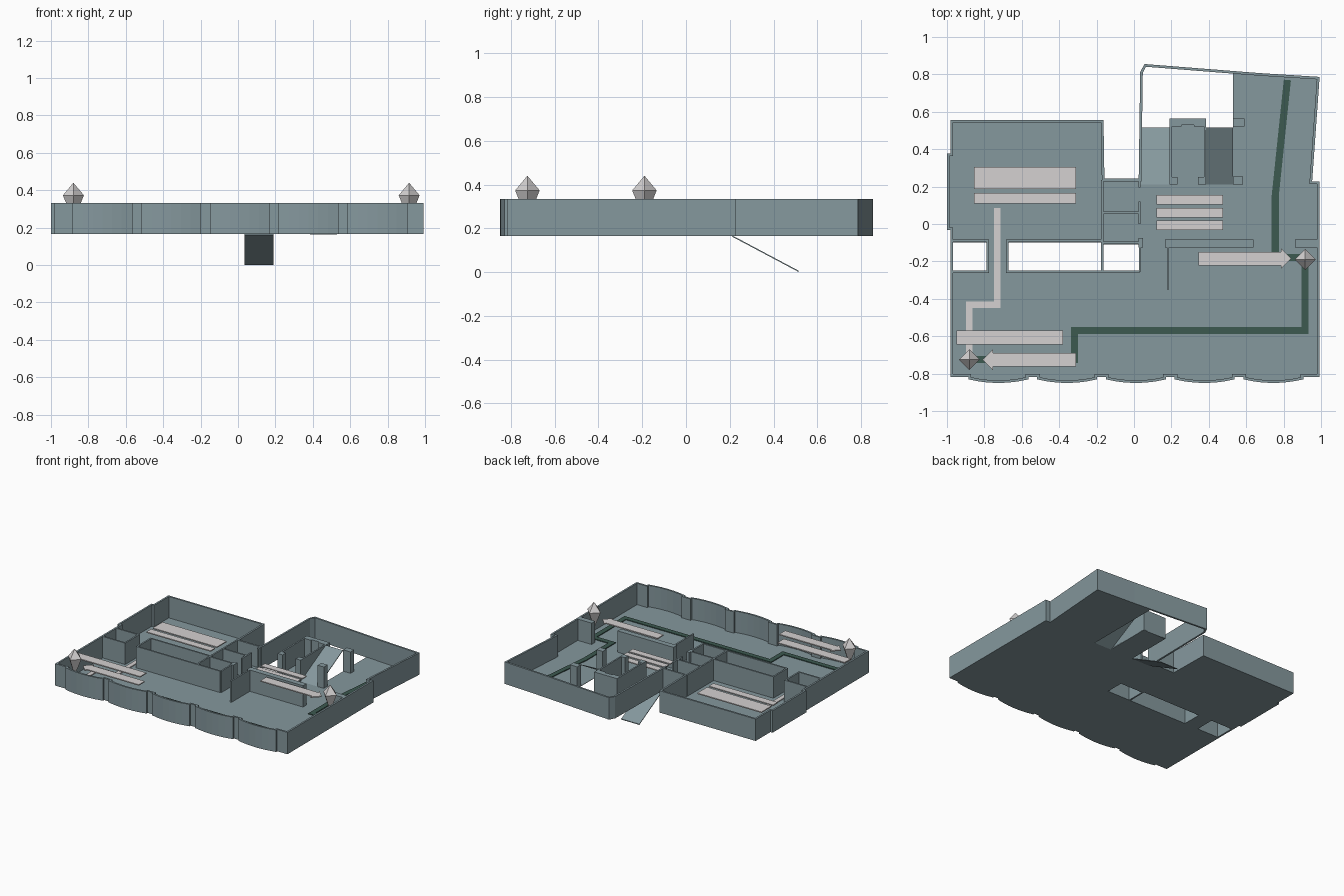
import bpy, bmesh, math
from mathutils import Vector

if "Cube" in bpy.data.objects:
    bpy.data.objects.remove(bpy.data.objects["Cube"])


def material(name, rgb):
    m = bpy.data.materials.new(name)
    m.diffuse_color = (*rgb, 1)
    m.use_nodes = True
    m.node_tree.nodes["Principled BSDF"].inputs["Base Color"].default_value = m.diffuse_color
    return m


SLATE = material("slate", (0.235, 0.315, 0.34))
PALE = material("pale_grey", (0.66, 0.64, 0.64))
GREEN = material("dark_green", (0.045, 0.10, 0.08))
Z0, ZF, ZT = 0.165, 0.169, 0.333      # floor underside, floor top, wall top


def finish(bm, name, mat):
    bmesh.ops.recalc_face_normals(bm, faces=bm.faces)
    me = bpy.data.meshes.new(name)
    bm.to_mesh(me)
    bm.free()
    me.materials.append(mat)
    ob = bpy.data.objects.new(name, me)
    bpy.context.collection.objects.link(ob)
    return ob


def ribbon(name, pts, width, z0, z1, mat, closed=False):
    """Mitred strip of rectangular section along a plan polyline."""
    P = [Vector(p) for p in pts]
    n = len(P)
    bm = bmesh.new()
    rings = []
    for i, p in enumerate(P):
        dirs = []
        if closed or i > 0:
            dirs.append((p - P[i - 1]).normalized())
        if closed or i < n - 1:
            dirs.append((P[(i + 1) % n] - p).normalized())
        norms = [Vector((-d.y, d.x)) for d in dirs]
        m = sum(norms, Vector((0, 0))).normalized()
        off = m * (width / 2 / max(m.dot(norms[0]), 0.4))
        rings.append([bm.verts.new((*q, z)) for q, z in
                      ((p + off, z0), (p - off, z0), (p - off, z1), (p + off, z1))])
    for i in range(n if closed else n - 1):
        a, b = rings[i], rings[(i + 1) % n]
        for k in range(4):
            bm.faces.new((a[k], a[(k + 1) % 4], b[(k + 1) % 4], b[k]))
    if not closed:
        bm.faces.new(rings[0])
        bm.faces.new(rings[-1])
    return finish(bm, name, mat)


def prism(name, pts, z0, z1, mat):
    bm = bmesh.new()
    lo = [bm.verts.new((*p, z0)) for p in pts]
    hi = [bm.verts.new((*p, z1)) for p in pts]
    bm.faces.new(lo)
    bm.faces.new(hi)
    n = len(pts)
    for i in range(n):
        j = (i + 1) % n
        bm.faces.new((lo[i], lo[j], hi[j], hi[i]))
    return finish(bm, name, mat)


def rect(x0, x1, y0, y1):
    return [(x0, y0), (x1, y0), (x1, y1), (x0, y1)]


def box(name, x0, x1, y0, y1, z0, z1, mat):
    return prism(name, rect(x0, x1, y0, y1), z0, z1, mat)


# bowed bays along the front wall
front = [(-0.975, -0.81)]
for b in range(5):
    cx = -0.725 + 0.3675 * b
    front.append((cx - 0.153, -0.81))
    for k in range(7):
        t = -1 + k / 3
        front.append((cx + 0.153 * t, -0.843 + 0.018 * t * t))
    front.append((cx + 0.153, -0.81))
front.append((0.985, -0.81))

yard = [(0.67, 0.80), (0.985, 0.78), (0.945, 0.22), (0.985, 0.22)]
west = [(-0.165, 0.235), (-0.17, 0.55), (-0.975, 0.55), (-0.975, 0.37), (-0.993, 0.37),
        (-0.993, -0.025), (-0.975, -0.025)]

# outer wall
outer = front + yard[::-1] + [(0.06, 0.848), (0.04, 0.81), (0.032, 0.235)] + west
ribbon("outer_wall", outer, 0.014, Z0, ZT, SLATE, closed=True)

# floor with shafts cut out, filled from a flat curve
floor_edge = front + yard[::-1] + [(0.53, 0.812), (0.53, 0.21), (0.385, 0.21), (0.385, 0.565),
                                   (0.19, 0.565), (0.19, 0.21), (0.032, 0.21), (0.032, 0.235)] + west
holes = [rect(-0.97, -0.785, -0.25, -0.10), rect(-0.675, -0.175, -0.25, -0.10),
         rect(-0.165, 0.03, -0.25, -0.11)]
cu = bpy.data.curves.new("floor_curve", 'CURVE')
cu.dimensions = '2D'
cu.fill_mode = 'BOTH'
for loop in [floor_edge] + holes:
    sp = cu.splines.new('POLY')
    sp.points.add(len(loop) - 1)
    for pt, p in zip(sp.points, loop):
        pt.co = (*p, 0, 1)
    sp.use_cyclic_u = True
cu.extrude = (ZF - Z0) / 2
tmp = bpy.data.objects.new("floor_tmp", cu)
bpy.context.collection.objects.link(tmp)
bpy.context.view_layer.update()
bm = bmesh.new()
bm.from_mesh(tmp.to_mesh())
bpy.data.objects.remove(tmp)
bmesh.ops.remove_doubles(bm, verts=bm.verts, dist=1e-5)
bmesh.ops.translate(bm, verts=bm.verts, vec=(0, 0, (Z0 + ZF) / 2))
finish(bm, "floor", SLATE)

# inner walls
inner = [
    [(-0.975, -0.09), (-0.782, -0.09), (-0.782, -0.255), (-0.975, -0.255)],
    [(0.03, -0.255), (-0.678, -0.255), (-0.678, -0.09), (-0.17, -0.09)],
    [(-0.17, 0.235), (-0.17, -0.255)],
    [(-0.17, -0.10), (0.032, -0.10), (0.032, -0.255)],
    [(-0.17, 0.06), (0.03, 0.06)],
    [(0.03, 0.235), (0.03, 0.195)],
    [(0.03, 0.12), (0.03, 0.0)],
    [(0.182, -0.125), (0.182, -0.35)],
]
for i, p in enumerate(inner):
    ribbon(f"inner_wall_{i}", p, 0.012, Z0, ZT, SLATE)
box("thick_wall_middle", 0.165, 0.64, -0.125, -0.083, Z0, ZT, SLATE)
box("thick_wall_right", 0.86, 0.985, -0.125, -0.083, Z0, ZT, SLATE)
box("door_jamb", 0.025, 0.048, -0.125, -0.075, Z0, ZT, SLATE)

# lift shaft and stair pillars
for i, (x0, x1, y0, y1) in enumerate([(0.19, 0.255, 0.52, 0.565), (0.255, 0.32, 0.53, 0.565),
                                      (0.32, 0.385, 0.52, 0.565), (0.19, 0.232, 0.21, 0.25),
                                      (0.343, 0.385, 0.21, 0.25), (0.53, 0.592, 0.52, 0.565),
                                      (0.53, 0.582, 0.21, 0.255)]):
    box(f"pillar_{i}", x0, x1, y0, y1, Z0, ZT, SLATE)
for x in (0.196, 0.379):
    ribbon(f"lift_side_{x}", [(x, 0.25), (x, 0.52)], 0.012, Z0, ZT, SLATE)


# stair ramps, one going down and one going up
def ramp(name, x0, x1, za, zb):
    bm = bmesh.new()
    q = [(x, y, z + d) for x in (x0, x1)
         for y, z, d in ((0.21, za, 0), (0.515, zb, 0), (0.515, zb, 0.006), (0.21, za, 0.006))]
    v = [bm.verts.new(c) for c in q]
    bm.faces.new(v[:4])
    bm.faces.new(v[4:])
    for k in range(4):
        j = (k + 1) % 4
        bm.faces.new((v[k], v[j], v[4 + j], v[4 + k]))
    finish(bm, name, SLATE)


ramp("ramp_down", 0.036, 0.19, 0.162, 0.0)
ramp("ramp_up", 0.385, 0.53, 0.163, 0.326)

# floor routes
ribbon("green_route", [(0.82, 0.77), (0.755, 0.15), (0.755, -0.18), (0.915, -0.18), (0.915, -0.57),
                       (-0.318, -0.57), (-0.318, -0.725), (-0.88, -0.725)],
       0.038, ZF, ZF + 0.006, GREEN)
ribbon("pale_route", [(-0.732, 0.085), (-0.732, -0.432), (-0.88, -0.432), (-0.88, -0.70)],
       0.034, ZF, ZF + 0.007, PALE)

# label plates
for i, (x0, x1, y0, y1, z) in enumerate([(-0.95, -0.38, -0.645, -0.57, 0.322),
                                         (-0.855, -0.31, 0.187, 0.305, 0.25),
                                         (-0.855, -0.31, 0.11, 0.165, 0.25),
                                         (0.12, 0.475, 0.105, 0.155, 0.25),
                                         (0.12, 0.475, 0.035, 0.085, 0.25),
                                         (0.12, 0.475, -0.032, 0.018, 0.25)]):
    box(f"label_plate_{i}", x0, x1, y0, y1, z, z + 0.008, PALE)


# arrow plates
def arrow(name, tail, neck, tip, y):
    prism(name, [(tail, y - 0.036), (neck, y - 0.036), (neck, y - 0.055), (tip, y),
                 (neck, y + 0.055), (neck, y + 0.036), (tail, y + 0.036)], 0.322, 0.33, PALE)


arrow("arrow_right", 0.345, 0.785, 0.84, -0.185)
arrow("arrow_left", -0.31, -0.755, -0.81, -0.725)

# diamond markers
for name, x, y in (("marker_left", -0.88, -0.725), ("marker_right", 0.915, -0.19)):
    bm = bmesh.new()
    top, low = bm.verts.new((x, y, 0.44)), bm.verts.new((x, y, 0.235))
    mid = [bm.verts.new((x + 0.056 * math.cos(k * math.pi / 2),
                         y + 0.056 * math.sin(k * math.pi / 2), 0.373)) for k in range(4)]
    for k in range(4):
        bm.faces.new((mid[k], mid[(k + 1) % 4], top))
        bm.faces.new((mid[(k + 1) % 4], mid[k], low))
    finish(bm, name, PALE)
